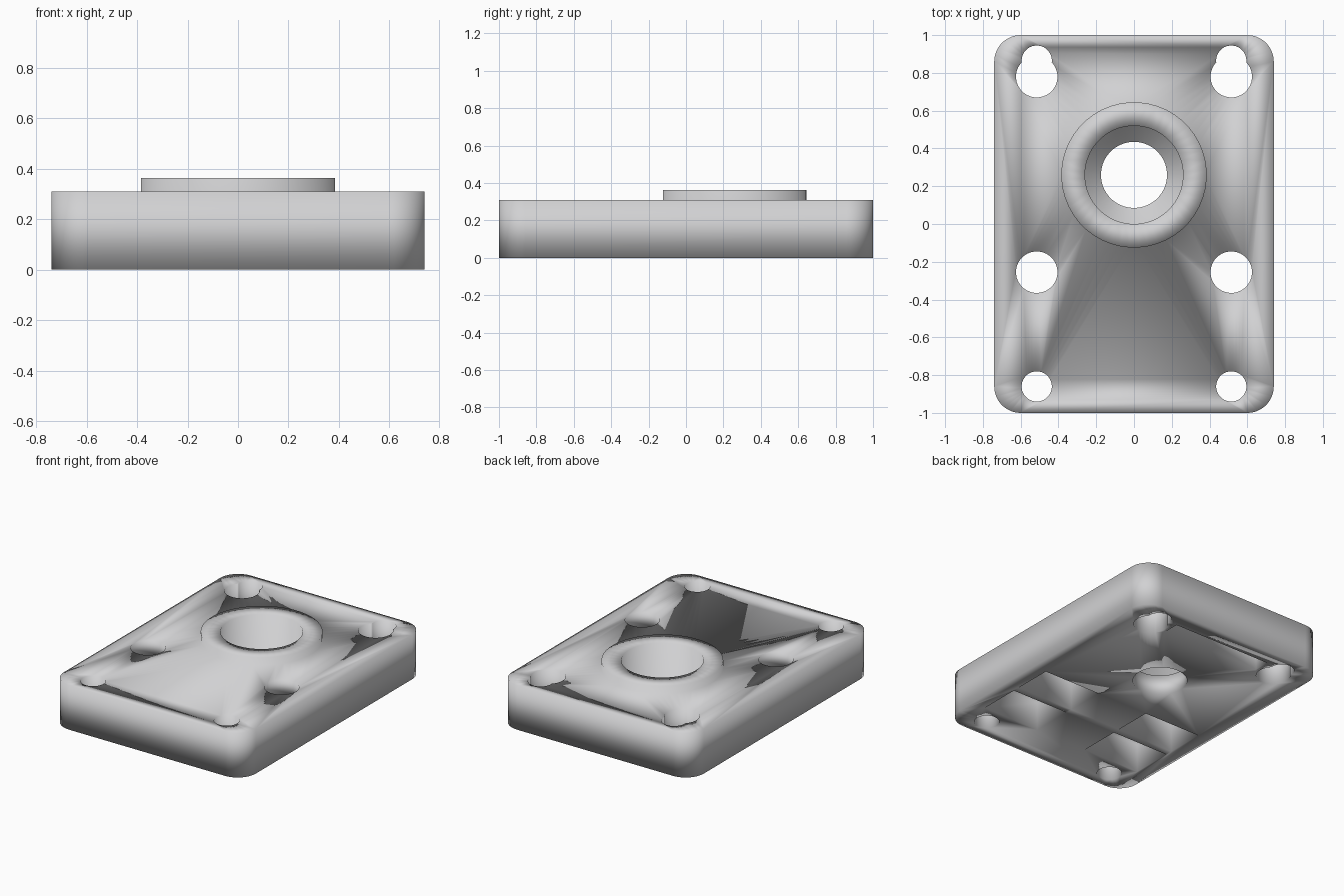
import bpy, bmesh, math

if "Cube" in bpy.data.objects:
    bpy.data.objects.remove(bpy.data.objects["Cube"])

W, L, H = 0.74, 1.0, 0.31      # half width, half length, plate height
BOSS_Y = 0.26                  # centre of the round seat
HX = 0.515                     # bolt hole offset from the middle

metal = bpy.data.materials.new("grey metal")
metal.diffuse_color = (0.64, 0.64, 0.65, 1)
metal.use_nodes = True
metal.node_tree.nodes["Principled BSDF"].inputs["Base Color"].default_value = metal.diffuse_color


def prism(name, pts, z0, z1):
    """Closed solid from an outline."""
    bm = bmesh.new()
    lo = [bm.verts.new((x, y, z0)) for x, y in pts]
    hi = [bm.verts.new((x, y, z1)) for x, y in pts]
    bm.faces.new(lo[::-1])
    bm.faces.new(hi)
    n = len(lo)
    for i in range(n):
        j = (i + 1) % n
        bm.faces.new((lo[i], lo[j], hi[j], hi[i]))
    me = bpy.data.meshes.new(name)
    bm.to_mesh(me)
    bm.free()
    ob = bpy.data.objects.new(name, me)
    bpy.context.collection.objects.link(ob)
    return ob


def circle(x, y, r, n=48):
    a0 = math.pi / n
    return [(x + r * math.cos(a0 + 2 * math.pi * i / n),
             y + r * math.sin(a0 + 2 * math.pi * i / n)) for i in range(n)]


def rounded(hw, hl, r, n=12):
    pts = []
    for k, (sx, sy) in enumerate([(1, 1), (-1, 1), (-1, -1), (1, -1)]):
        for i in range(n + 1):
            a = math.pi / 2 * (k + i / n)
            pts.append((sx * (hw - r) + r * math.cos(a),
                        sy * (hl - r) + r * math.sin(a)))
    return pts


def rect(xa, xb, ya, yb):
    return [(xa, ya), (xb, ya), (xb, yb), (xa, yb)]


def combine(body, other, op):
    """Apply a boolean and discard the helper solid."""
    other.hide_render = True
    mod = body.modifiers.new(op, 'BOOLEAN')
    mod.operation, mod.object, mod.solver = op, other, 'EXACT'
    bpy.context.view_layer.objects.active = body
    bpy.ops.object.modifier_apply(modifier=mod.name)
    bpy.data.objects.remove(other)


# Rounded solid plate with a raised round seat
plate = prism("base_plate", rounded(W, L, 0.14), 0, H)
combine(plate, prism("seat_rim", circle(0, BOSS_Y, 0.385), 0.2, 0.363), 'UNION')

# Seat bore: wide pocket, then a narrower through hole
combine(plate, prism("seat_pocket", circle(0, BOSS_Y, 0.26), 0.14, 0.5), 'DIFFERENCE')
combine(plate, prism("seat_hole", circle(0, BOSS_Y, 0.175), -0.1, 0.2), 'DIFFERENCE')

# Rectangular pockets in the underside
for s in (-1, 1):
    xa, xb = sorted((s * 0.20, s * 0.64))
    for ya, yb in ((-0.39, -0.12), (-0.73, -0.44)):
        combine(plate, prism("under_pocket", rect(xa, xb, ya, yb), -0.1, 0.2), 'DIFFERENCE')
combine(plate, prism("back_groove", rect(-0.38, 0.38, 0.77, 0.88), -0.1, 0.12), 'DIFFERENCE')

# Bolt holes, with keyhole shapes at the back
for s in (-1, 1):
    for y, r in ((-0.86, 0.08), (-0.255, 0.11), (0.78, 0.11), (0.865, 0.08)):
        combine(plate, prism("bolt_hole", circle(s * HX, y, r, 32), -0.1, 0.5), 'DIFFERENCE')

# Finish: one colour, soft shading over every edge
plate.data.materials.clear()
plate.data.materials.append(metal)
bm = bmesh.new()
bm.from_mesh(plate.data)
bmesh.ops.remove_doubles(bm, verts=bm.verts, dist=0.0005)
bmesh.ops.triangulate(bm, faces=[f for f in bm.faces if len(f.verts) > 4])
for f in bm.faces:
    f.material_index = 0
    f.smooth = True
bm.to_mesh(plate.data)
bm.free()
